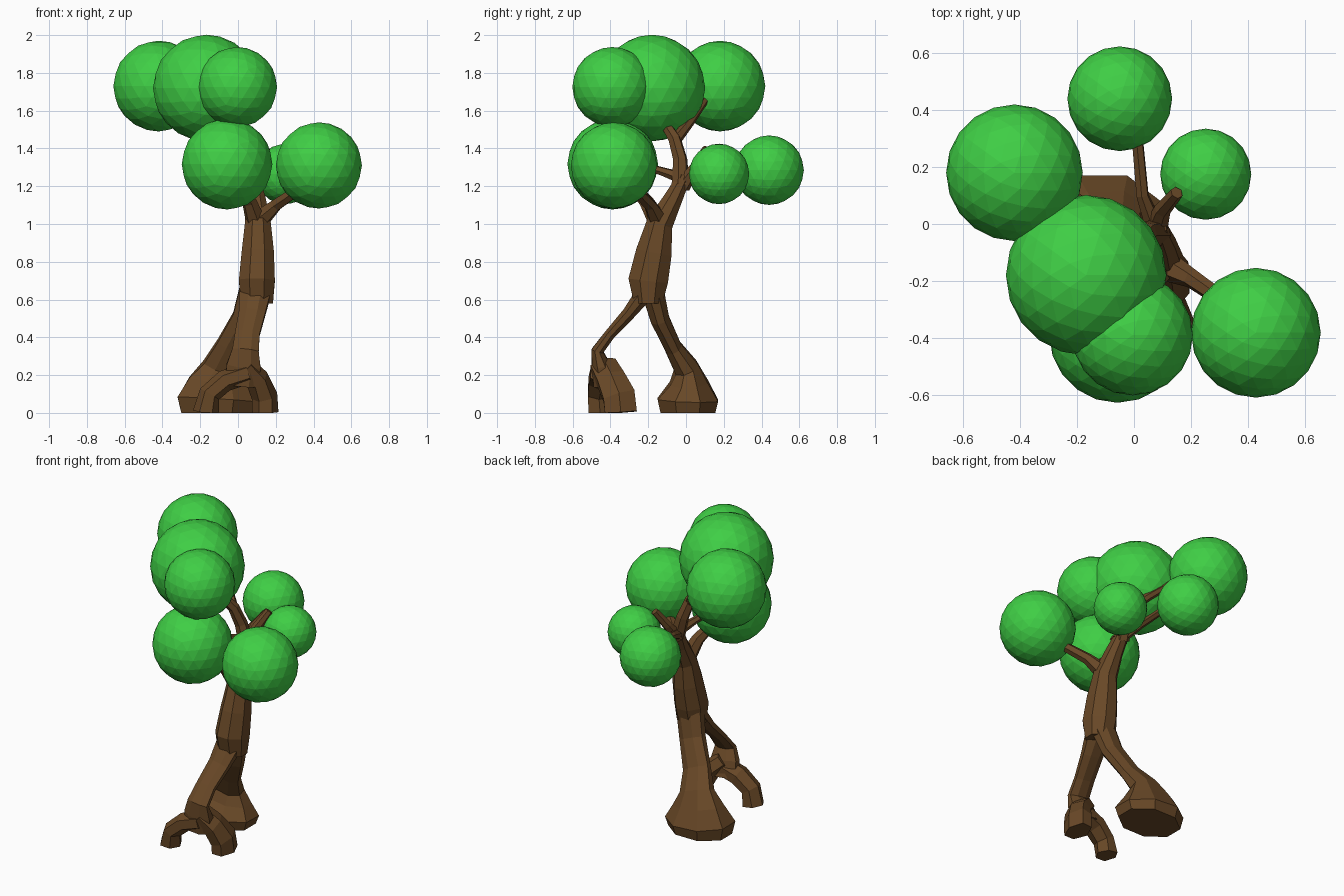
import bpy, bmesh, math
from mathutils import Vector


def material(name, color):
    m = bpy.data.materials.new(name)
    m.diffuse_color = color
    return m


bark = material("bark", (0.14, 0.065, 0.02, 1))
leaf = material("leaf", (0.05, 0.62, 0.06, 1))


def limb(name, path, sides=8, ref=(1, 0, 0)):
    """Flat-faced tube; each path point is x, y, z, half width along ref, half depth."""
    pts = [Vector(p[:3]) for p in path]
    bm = bmesh.new()
    rings = []
    for i, p in enumerate(path):
        t = (pts[min(i + 1, len(pts) - 1)] - pts[max(i - 1, 0)]).normalized()
        side = Vector(ref)
        side = (side - t * side.dot(t)).normalized()
        deep = t.cross(side)
        ring = []
        for k in range(sides):
            a = 2 * math.pi * (k + 0.5) / sides
            c = 1 / math.cos(math.pi / sides)
            v = pts[i] + side * (p[3] * c * math.cos(a)) + deep * (p[4] * c * math.sin(a))
            v.z = max(v.z, 0)
            ring.append(bm.verts.new(v))
        rings.append(ring)
    for r, s in zip(rings, rings[1:]):
        for k in range(sides):
            n = (k + 1) % sides
            bm.faces.new((r[k], r[n], s[n], s[k]))
    bm.faces.new(rings[0])
    bm.faces.new(rings[-1])
    bmesh.ops.recalc_face_normals(bm, faces=bm.faces)
    me = bpy.data.meshes.new(name)
    bm.to_mesh(me)
    bm.free()
    me.materials.append(bark)
    bpy.context.collection.objects.link(bpy.data.objects.new(name, me))


# Trunk leaning backwards
limb("trunk", [(.1, -.2, .58, .085, .075), (.1, -.2, .70, .095, .105),
               (.105, -.17, .85, .085, .095), (.105, -.14, 1.0, .068, .07),
               (.095, -.07, 1.13, .05, .05), (.075, -.01, 1.25, .038, .035)])

# Rear leg flaring into a heavy foot
limb("rear_leg", [(-.11, .01, 0, .19, .145), (-.11, .01, .07, .21, .16),
                  (-.10, .015, .16, .16, .10), (-.08, 0, .24, .105, .065),
                  (-.03, -.07, .35, .085, .045), (.05, -.14, .50, .08, .05),
                  (.095, -.18, .66, .085, .06)])

# Bent front leg with two root toes
limb("front_leg", [(.095, -.20, .66, .085, .05), (.075, -.30, .53, .07, .035),
                   (.05, -.40, .42, .065, .028), (.04, -.468, .33, .07, .032),
                   (.03, -.45, .25, .09, .05), (.02, -.43, .15, .09, .06)])
limb("left_root", [(.05, -.44, .21, .065, .05), (-.07, -.45, .17, .065, .05),
                   (-.15, -.46, .10, .06, .05), (-.17, -.455, 0, .06, .06)], 6, (0, 1, 0))
limb("right_root", [(.03, -.44, .25, .07, .05), (.10, -.40, .18, .075, .055),
                    (.14, -.355, .09, .085, .06), (.145, -.345, 0, .085, .06)], 6, (0, 1, 0))

# Branches: x, y, z, radius
branches = {
    "right_branch": [(.1, -.14, 1.01, .05), (.2, -.19, 1.1, .03), (.36, -.3, 1.21, .024)],
    "front_branch": [(.1, -.14, 1.0, .05), (.06, -.21, 1.12, .035), (0, -.3, 1.22, .025)],
    "front_twig": [(.075, -.01, 1.24, .03), (.03, -.13, 1.28, .02), (-.02, -.28, 1.32, .018)],
    "crown_branch": [(.085, -.03, 1.2, .042), (.045, -.03, 1.34, .034),
                     (.01, -.06, 1.45, .03), (-.04, -.11, 1.53, .024)],
    "crown_fork": [(.01, -.06, 1.44, .028), (-.09, .02, 1.54, .022), (-.24, .11, 1.67, .018)],
    "rear_branch": [(.075, -.02, 1.22, .03), (.03, .1, 1.27, .02), (.01, .32, 1.3, .018)],
    "rear_right_branch": [(.075, -.02, 1.2, .038), (.1, .05, 1.3, .026), (.15, .11, 1.4, .02)],
}
for name, path in branches.items():
    limb(name, [(x, y, z, r, r) for x, y, z, r in path], 6, (1, .3, .2))

# Leaf balls: x, y, z, radius
balls = [(-.42, .18, 1.73, .24), (-.168, -.18, 1.72, .282), (-.005, -.39, 1.725, .212),
         (-.058, -.388, 1.317, .24), (.428, -.382, 1.31, .228),
         (.252, .175, 1.265, .16), (-.05, .44, 1.285, .184)]
for i, (x, y, z, r) in enumerate(balls):
    bpy.ops.mesh.primitive_ico_sphere_add(subdivisions=3, radius=r, location=(x, y, z))
    ball = bpy.context.object
    ball.name = f"leaf_ball_{i + 1}"
    ball.data.materials.append(leaf)
